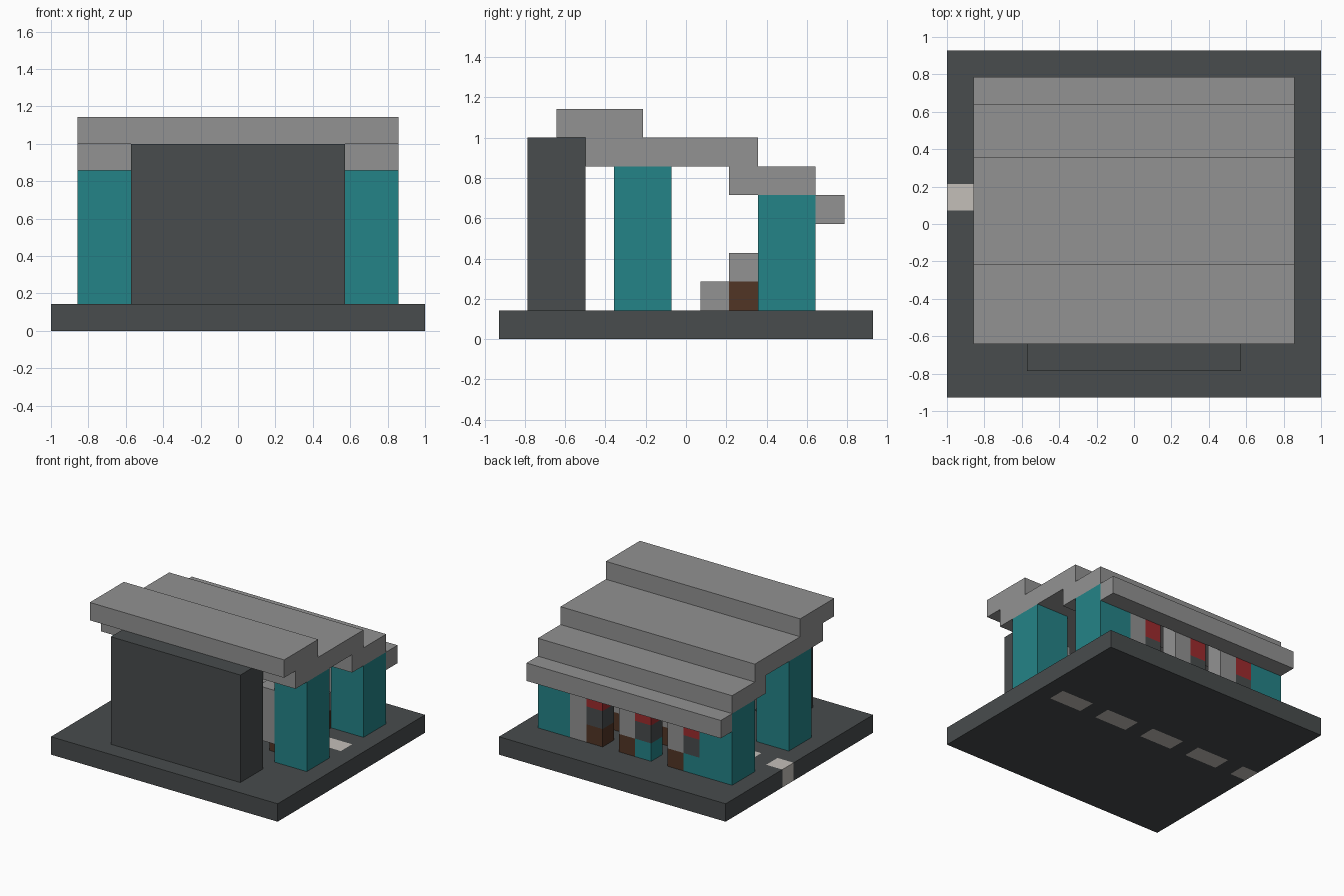
import bpy

if "Cube" in bpy.data.objects:
    bpy.data.objects.remove(bpy.data.objects["Cube"], do_unlink=True)

U = 1 / 14  # size of one grid step


def linear(c):
    c /= 255
    return c / 12.92 if c <= 0.04045 else ((c + 0.055) / 1.055) ** 2.4


def material(name, code):
    rgb = [linear(v) for v in bytes.fromhex(code)] + [1.0]
    m = bpy.data.materials.new(name)
    m.use_nodes = True
    m.diffuse_color = rgb
    m.node_tree.nodes["Principled BSDF"].inputs["Base Color"].default_value = rgb
    return m


GREY = material("grey", "929292")
DARK = material("dark_slate", "484c4d")
TEAL = material("teal", "248387")
STONE = material("pale_stone", "c4bfb9")
BROWN = material("brown_wood", "513525")
RED = material("red", "9e2b2e")


def block(name, mat, x, y, z):
    """Box from (low, high) pairs given in grid steps."""
    spans = (x, y, z)
    centre = [(a + b) / 2 * U for a, b in spans]
    bpy.ops.mesh.primitive_cube_add(size=1, location=centre)
    ob = bpy.context.object
    ob.name = name
    ob.scale = [(b - a) * U for a, b in spans]
    bpy.ops.object.transform_apply(location=False, rotation=False, scale=True)
    ob.data.materials.append(mat)
    return ob


# Base slab, with a row of stones set through it
block("base_front", DARK, (-14, 14), (-13, 1), (0, 2))
block("base_back", DARK, (-14, 14), (3, 13), (0, 2))
for right in range(-16, 14, 6):
    block("path_stone", STONE, (max(right, -14), right + 4), (1, 3), (0, 2))
    block("path_gap", DARK, (right + 4, right + 6), (1, 3), (0, 2))

# Front wall
block("front_wall", DARK, (-8, 8), (-11, -7), (2, 14))

# Pillars
for x in ((-12, -8), (8, 12)):
    block("front_pillar", TEAL, x, (-5, -1), (2, 12))
    block("back_pillar", TEAL, x, (5, 9), (2, 10))

# Stepped roof
for name, y, z in (("roof_ridge", (-9, -3), 14), ("roof_middle", (-7, 5), 12),
                   ("roof_back", (3, 9), 10), ("roof_eave", (9, 11), 8)):
    block(name, GREY, (-12, 12), y, (z, z + 2))

# Three stalls: banded posts at the back, steps inside, posts in front
for centre, left_foot, right_foot in ((6, GREY, BROWN), (0, BROWN, TEAL),
                                      (-6, BROWN, TEAL)):
    left, right = (centre, centre + 2), (centre - 2, centre)
    back = (7, 9)
    block("stall_post_foot", left_foot, left, back, (2, 4))
    block("stall_post", GREY, left, back, (4, 10))
    block("stall_band_foot", right_foot, right, back, (2, 4))
    block("stall_band_dark", DARK, right, back, (4, 6))
    block("stall_band_red", RED, right, back, (6, 10))
    both = (centre - 2, centre + 2)
    block("low_step", GREY, both, (1, 3), (2, 4))
    block("high_step_foot", BROWN, both, (3, 5), (2, 4))
    block("high_step", GREY, both, (3, 5), (4, 6))
    block("front_post_foot", BROWN, left, (-3, -1), (2, 4))
    block("front_post", GREY, left, (-5, -3), (4, 10))
